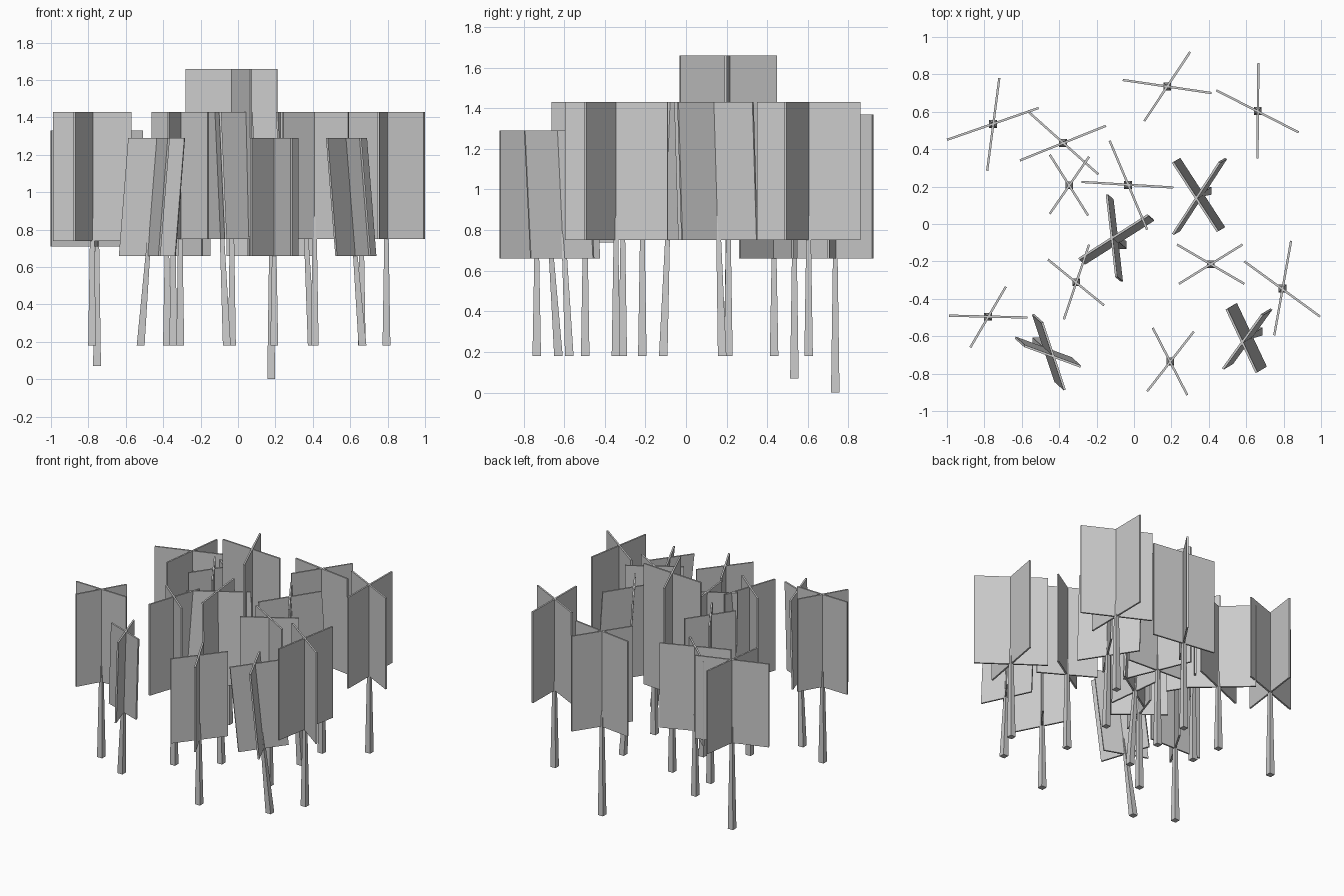
import bpy, bmesh
from mathutils import Vector

if "Cube" in bpy.data.objects:
    bpy.data.objects.remove(bpy.data.objects["Cube"])

PANEL = 0.012   # panel thickness


def make_object(name, bm):
    bmesh.ops.recalc_face_normals(bm, faces=bm.faces)
    me = bpy.data.meshes.new(name)
    bm.to_mesh(me)
    bm.free()
    ob = bpy.data.objects.new(name, me)
    bpy.context.collection.objects.link(ob)
    return ob


def loft(bm, rings):
    """Closed prism between two vertex rings."""
    lo, hi = [[bm.verts.new(p) for p in r] for r in rings]
    n = len(lo)
    for i in range(n):
        j = (i + 1) % n
        bm.faces.new((lo[i], lo[j], hi[j], hi[i]))
    bm.faces.new(lo[::-1])
    bm.faces.new(hi)


def ring(a, b, half, z, shift):
    """Thin rectangle along the plan line a-b, moved by the lean."""
    d = (b - a).normalized()
    n = Vector((-d.y, d.x)) * half
    return [(p + shift).to_3d() + Vector((0, 0, z))
            for p in (a - n, b - n, b + n, a + n)]


def square(c, r, z):
    return [(c.x + sx * r, c.y + sy * r, z)
            for sx, sy in ((-1, -1), (1, -1), (1, 1), (-1, 1))]


def tree(i, line1, line2, base, bottom, top, lean=(0, 0)):
    lean = Vector(lean)              # sideways drift over the canopy height
    mid = (bottom + top) / 2
    drift = lambda z: lean * ((z - mid) / (top - bottom))
    ends = [(Vector(l[:2]), Vector(l[2:])) for l in (line1, line2)]
    # crossed canopy panels
    bm = bmesh.new()
    for a, b in ends:
        loft(bm, [ring(a, b, PANEL / 2, z, drift(z)) for z in (bottom, top)])
    make_object(f"tree_{i:02d}_canopy", bm)
    # tapered trunk, rising a little into the canopy
    c = sum((a + b for a, b in ends), Vector((0, 0))) / 4
    bm = bmesh.new()
    z1 = bottom + 0.12
    loft(bm, [square(c + drift(base), 0.021, base),
              square(c + drift(z1), 0.010, z1)])
    make_object(f"tree_{i:02d}_trunk", bm)


# plan lines of both panels, trunk base, canopy bottom, canopy top, lean
L, M, H = (0.18, 0.66, 1.29), (0.18, 0.75, 1.43), (0.18, 0.76, 1.66)
trees = [
    ((-1, .45, -.51, .62), (-.72, .78, -.785, .285), (.07, .71, 1.33)),
    ((-.06, .77, .415, .70), (.30, .92, .055, .55), (0, .66, 1.37)),
    ((.44, .715, .88, .49), (.665, .86, .66, .35), M),
    ((-.57, .605, -.19, .265), (-.61, .34, -.15, .525), L),
    ((-.45, .37, -.245, .045), (-.24, .36, -.45, .055), M),
    ((-.28, .225, .21, .195), (-.13, .445, .07, -.03), H),
    ((.225, .34, .465, -.03), (.475, .34, .225, -.045), M, (-.035, -.02)),
    ((-.13, .145, -.08, -.295), (-.28, -.20, .09, .035), M, (-.03, .025)),
    ((-.515, -.505, -.395, -.865), (-.61, -.63, -.31, -.74), L, (.05, -.045)),
    ((.23, -.11, .59, -.32), (.58, -.11, .24, -.32), M),
    ((.59, -.20, .995, -.495), (.84, -.09, .75, -.595), M),
    ((-.46, -.19, -.16, -.435), (-.24, -.11, -.375, -.51), M),
    ((.52, -.44, .68, -.78), (.71, -.47, .50, -.76), L, (-.05, -.03)),
    ((-.99, -.49, -.57, -.50), (-.685, -.335, -.875, -.66), (.18, .74, 1.43)),
    ((.10, -.555, .285, -.915), (.32, -.575, .07, -.895), L),
]
for i, (a, b, heights, *lean) in enumerate(trees, 1):
    tree(i, a, b, *heights, *lean)
